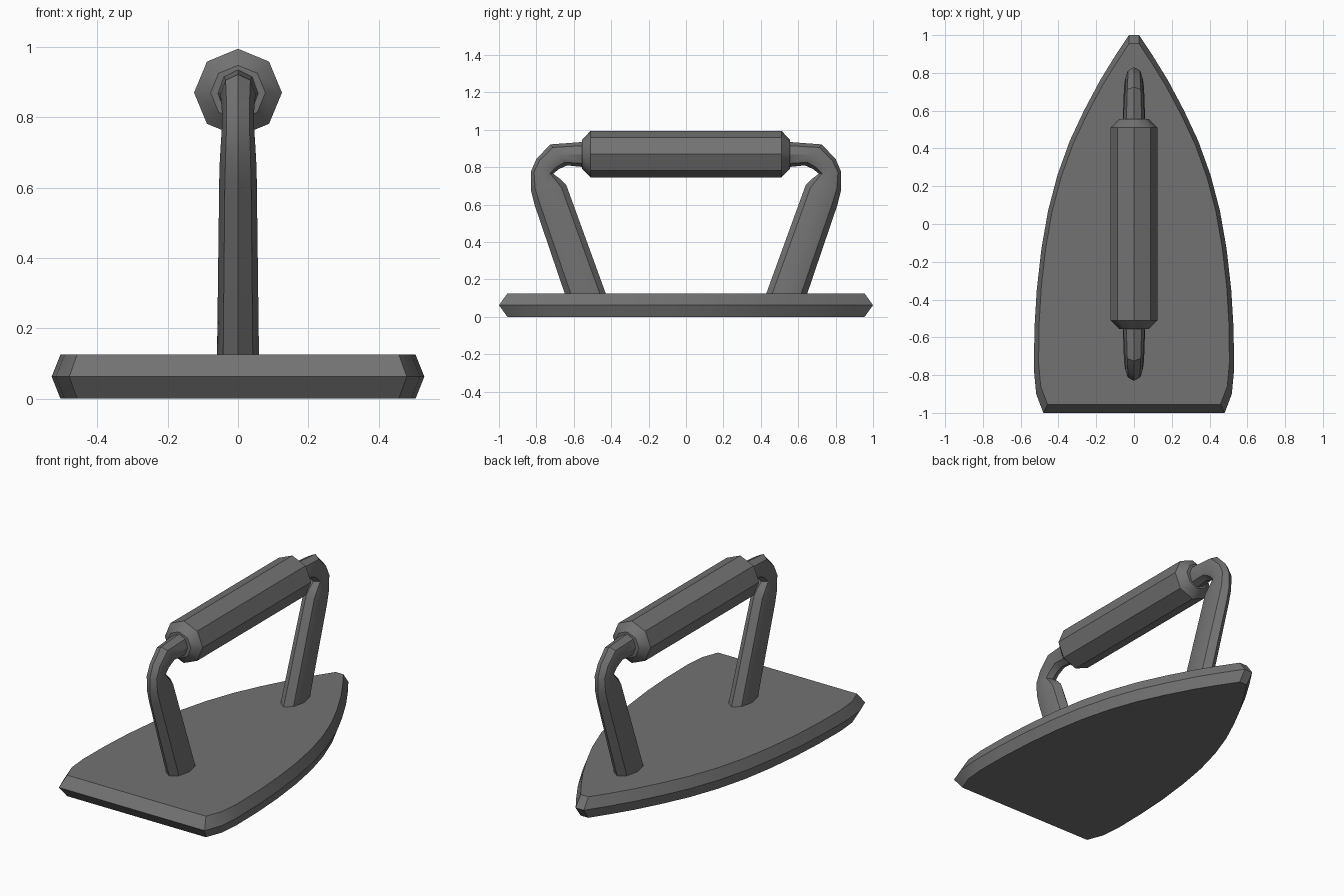
import bpy, bmesh, math
from mathutils import Vector

old = bpy.data.objects.get("Cube")
if old:
    bpy.data.objects.remove(old, do_unlink=True)

iron = bpy.data.materials.new("dark_grey_iron")
iron.use_nodes = True
colour = (0.17, 0.17, 0.17, 1)
iron.diffuse_color = colour
iron.node_tree.nodes["Principled BSDF"].inputs["Base Color"].default_value = colour


def loft(name, rings):
    """Skin a closed solid through rings of equal point count."""
    bm = bmesh.new()
    loops = [[bm.verts.new(p) for p in ring] for ring in rings]
    n = len(loops[0])
    for a, b in zip(loops, loops[1:]):
        for i in range(n):
            j = (i + 1) % n
            bm.faces.new((a[i], a[j], b[j], b[i]))
    bm.faces.new(loops[0])
    bm.faces.new(loops[-1])
    bmesh.ops.recalc_face_normals(bm, faces=bm.faces)
    mesh = bpy.data.meshes.new(name)
    bm.to_mesh(mesh)
    bm.free()
    obj = bpy.data.objects.new(name, mesh)
    bpy.context.collection.objects.link(obj)
    mesh.materials.append(iron)
    bpy.ops.object.select_all(action='DESELECT')
    obj.select_set(True)
    bpy.context.view_layer.objects.active = obj
    bpy.ops.object.shade_smooth_by_angle(angle=math.radians(35))
    return obj


# Sole plate: pointed outline, widest at mid height
half = [(0.48, -1), (0.518, -0.9), (0.53, -0.77), (0.527, -0.55), (0.515, -0.35),
        (0.49, -0.13), (0.455, 0.07), (0.405, 0.26), (0.34, 0.44), (0.265, 0.6),
        (0.18, 0.76), (0.1, 0.89), (0.027, 1)]
outline = half + [(-x, y) for x, y in reversed(half)]


def plate_ring(z, sx, sy):
    return [(x * sx, y * sy, z) for x, y in outline]


loft("sole_plate", [plate_ring(0, 0.953, 0.955),
                    plate_ring(0.0625, 1, 1),
                    plate_ring(0.125, 0.953, 0.955)])

# Octagonal grip with tapered collars
turn = [math.tau * k / 8 for k in range(8)]
loft("grip", [[(r * math.sin(t), y, 0.87 + r * math.cos(t)) for t in turn]
              for y, r in [(-0.555, 0.078), (-0.51, 0.125), (0.51, 0.125), (0.555, 0.078)]])

# Bent posts: outer point, inner point (y, z) and half width of each section
sections = [((-0.64, 0.10), (-0.42, 0.10), 0.06),
            ((-0.81, 0.60), (-0.64, 0.705), 0.053),
            ((-0.83, 0.68), (-0.67, 0.735), 0.05),
            ((-0.83, 0.775), (-0.71, 0.765), 0.046),
            ((-0.80, 0.845), (-0.68, 0.79), 0.046),
            ((-0.725, 0.922), (-0.635, 0.81), 0.05),
            ((-0.54, 0.936), (-0.54, 0.80), 0.058)]


def post(name, side):
    rings = []
    for outer, inner, w in sections:
        o, i = Vector(outer), Vector(inner)
        mid, arm = (o + i) / 2, (o - i) / 2
        ring = []
        for t in turn:
            p = mid + arm * math.cos(t)
            ring.append((w * math.sin(t), side * p.x, p.y))
        rings.append(ring)
    loft(name, rings)


post("front_post", 1)
post("back_post", -1)
